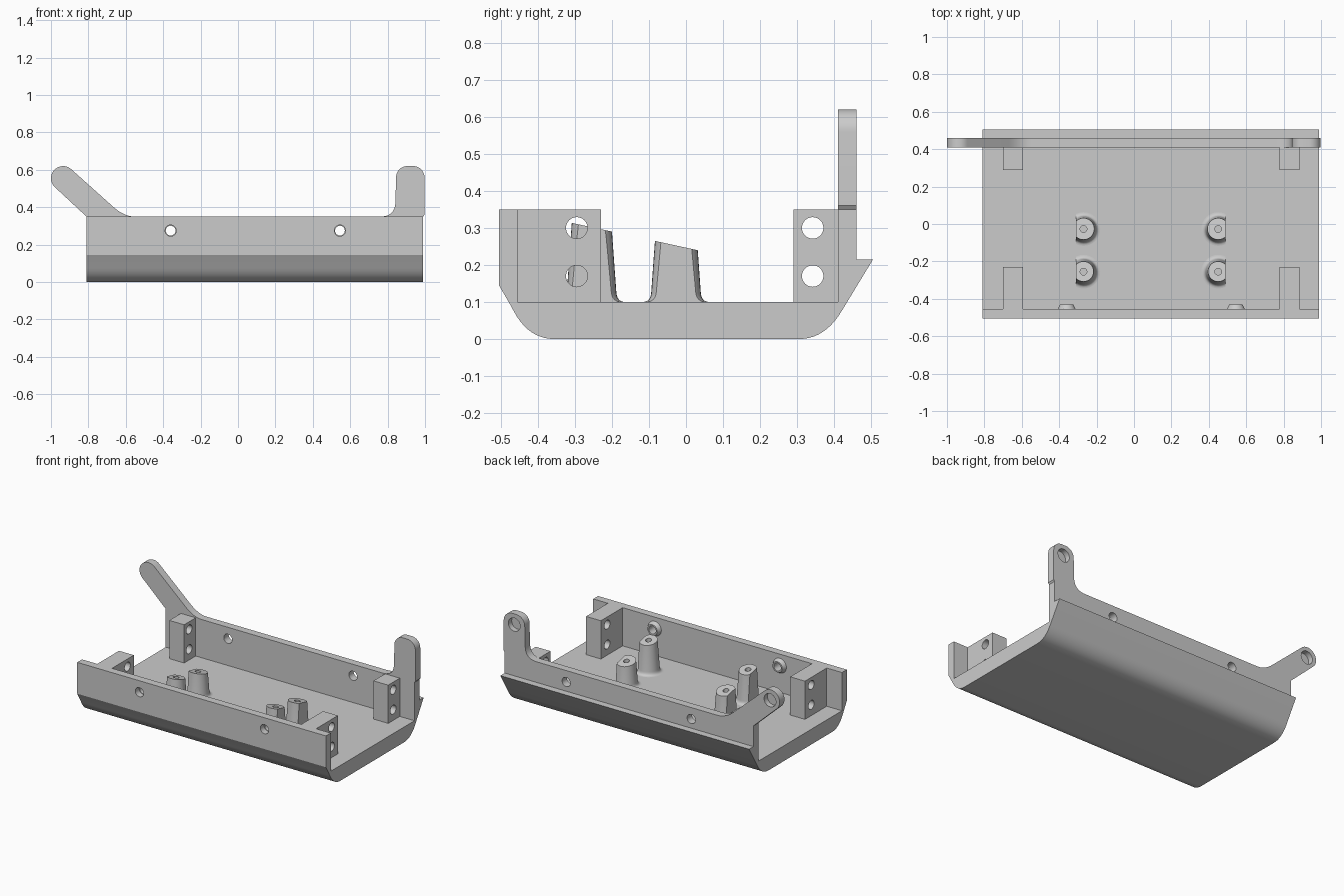
import bpy, bmesh, math
from mathutils import Vector, Matrix

cube = bpy.data.objects.get("Cube")
if cube:
    bpy.data.objects.remove(cube)

grey = bpy.data.materials.new("plain grey")
grey.use_nodes = True
GREY = (0.6, 0.6, 0.6, 1)
grey.diffuse_color = GREY
grey.node_tree.nodes["Principled BSDF"].inputs["Base Color"].default_value = GREY

LEFT_END, RIGHT_END = -0.81, 0.99
FLOOR, RIM = 0.10, 0.35
FRONT_IN, BACK_IN, BACK_OUT = -0.455, 0.41, 0.46


def arc(cx, cz, r, start, end, n=12):
    """Points on a circular arc, angles in degrees."""
    angles = [math.radians(start + (end - start) * i / n) for i in range(n + 1)]
    return [(cx + r * math.cos(a), cz + r * math.sin(a)) for a in angles]


def bezier(a, b, c, n=10):
    """Fillet from a to c, steered by the corner b."""
    a, b, c = Vector(a), Vector(b), Vector(c)
    return [tuple(a * (1 - t) ** 2 + b * 2 * t * (1 - t) + c * t * t)
            for t in (i / n for i in range(n + 1))]


def finish(name, bm):
    bmesh.ops.recalc_face_normals(bm, faces=bm.faces)
    mesh = bpy.data.meshes.new(name)
    bm.to_mesh(mesh)
    bm.free()
    mesh.materials.append(grey)
    ob = bpy.data.objects.new(name, mesh)
    bpy.context.collection.objects.link(ob)
    return ob


def prism(name, outline, axis, lo, hi):
    """Extrude an outline: (y, z) along x, or (x, z) along y."""
    bm = bmesh.new()
    place = (lambda p: (lo, p[0], p[1])) if axis == "x" else (lambda p: (p[0], lo, p[1]))
    face = bm.faces.new([bm.verts.new(place(p)) for p in outline])
    out = bmesh.ops.extrude_face_region(bm, geom=[face])
    move = Vector((hi - lo, 0, 0)) if axis == "x" else Vector((0, hi - lo, 0))
    bmesh.ops.translate(bm, vec=move, verts=[v for v in out["geom"] if isinstance(v, bmesh.types.BMVert)])
    return finish(name, bm)


def rod(name, centre, radius, length, axis, tip=None):
    """Cylinder or cone centred on a point, lying along an axis."""
    bm = bmesh.new()
    turn = {"x": Matrix.Rotation(math.pi / 2, 4, "Y"),
            "y": Matrix.Rotation(-math.pi / 2, 4, "X"), "z": Matrix()}[axis]
    bmesh.ops.create_cone(bm, cap_ends=True, segments=32, radius1=radius,
                          radius2=radius if tip is None else tip, depth=length,
                          matrix=Matrix.Translation(centre) @ turn)
    return finish(name, bm)


def drill(ob, *holes):
    """Cut round holes, each given as (centre, radius, length, axis)."""
    bpy.context.view_layer.objects.active = ob
    for hole in holes:
        cutter = rod("hole_cutter", *hole)
        cutter.hide_render = True
        mod = ob.modifiers.new("hole", "BOOLEAN")
        mod.operation, mod.solver, mod.object = "DIFFERENCE", "EXACT", cutter
        bpy.ops.object.modifier_apply(modifier=mod.name)
        bpy.data.objects.remove(cutter)


parts = []
WALL_HOLES = (-0.36, 0.545)

# Tray: floor, front wall and sloping back skirt
outline = [(FRONT_IN, RIM), (-0.505, RIM), (-0.505, 0.145), (-0.473, 0.09)]
outline += bezier((-0.465, 0.075), (-0.425, 0.0), (-0.355, 0.0))
outline += bezier((0.305, 0.0), (0.375, 0.0), (0.42, 0.075))
outline += [(0.505, 0.215), (BACK_IN, 0.215), (BACK_IN, FLOOR), (FRONT_IN, FLOOR)]
tray = prism("tray", outline, "x", LEFT_END, RIGHT_END)
drill(tray, *[((x, -0.48, 0.275), 0.03, 0.2, "y") for x in WALL_HOLES])
parts.append(tray)

# Back wall with a slanted arm on one end and an upright arm on the other
outline = [(LEFT_END, 0.215), (RIGHT_END, 0.215), (RIGHT_END, RIM), (0.997, 0.36)]
outline += arc(0.937, 0.56, 0.06, 0, 90) + arc(0.905, 0.56, 0.06, 90, 180)
outline += bezier((0.842, 0.43), (0.84, 0.35), (0.76, RIM))
outline += bezier((-0.55, RIM), (-0.61, RIM), (-0.67, 0.405))
outline += arc(-0.935, 0.555, 0.065, 47, 227, 20) + [(LEFT_END, RIM)]
back = prism("back_wall", outline, "y", BACK_IN, BACK_OUT)
drill(back, *[((x, 0.435, 0.275), 0.03, 0.2, "y") for x in WALL_HOLES],
      *[((x, 0.475, 0.55), 0.043, 0.1, "y") for x in (-0.93, 0.921)])
parts.append(back)

# Raised rings behind the front wall holes
for x in WALL_HOLES:
    ring = rod("wall_ring", (x, -0.4475, 0.275), 0.053, 0.035, "y", 0.035)
    drill(ring, ((x, -0.45, 0.275), 0.026, 0.2, "y"))
    parts.append(ring)

# Four drilled corner blocks
for x in (-0.70, 0.777):
    for name, y0, y1, hole_y in (("front_block", FRONT_IN, -0.23, -0.295),
                                 ("back_block", 0.29, BACK_IN, 0.342)):
        outline = [(y0, 0.08), (y1, 0.08), (y1, RIM), (y0, RIM)]
        block = prism(name, outline, "x", x, x + 0.107)
        drill(block, *[((x + 0.05, hole_y, z), 0.029, 0.3, "x") for z in (0.17, 0.30)])
        parts.append(block)

# Tapered posts with a flat outer side and a shared sloping top plane
profile = [(0.09, 0.085)] + bezier((0.09, FLOOR), (0.069, FLOOR), (0.067, 0.125), 6) + [(0.05, 0.36)]
for x, side in ((-0.27, -1), (0.45, 1)):
    for y in (-0.027, -0.255):
        bm = bmesh.new()
        points = [bm.verts.new((x + r, y, z)) for r, z in profile]
        edges = [bm.edges.new(pair) for pair in zip(points, points[1:])]
        bmesh.ops.spin(bm, geom=points + edges, cent=(x, y, 0), axis=(0, 0, 1),
                       angle=math.tau, steps=32, use_duplicate=False)
        bmesh.ops.remove_doubles(bm, verts=bm.verts, dist=0.0005)
        bmesh.ops.holes_fill(bm, edges=[e for e in bm.edges if e.is_boundary])
        for spot, normal in (((0, -0.085, 0.265), (0, 0.217, 1)),
                             ((x + side * 0.04, 0, 0), (side, 0, 0))):
            bmesh.ops.bisect_plane(bm, geom=bm.verts[:] + bm.edges[:] + bm.faces[:],
                                   plane_co=spot, plane_no=normal, clear_outer=True)
            bmesh.ops.holes_fill(bm, edges=[e for e in bm.edges if e.is_boundary])
        post = finish("post", bm)
        drill(post, ((x, y, 0.28), 0.018, 0.24, "z"))
        parts.append(post)

# Smooth the curves and keep the edges crisp
bpy.ops.object.select_all(action="DESELECT")
for ob in parts:
    ob.select_set(True)
bpy.context.view_layer.objects.active = tray
bpy.ops.object.shade_smooth_by_angle(angle=math.radians(30))
